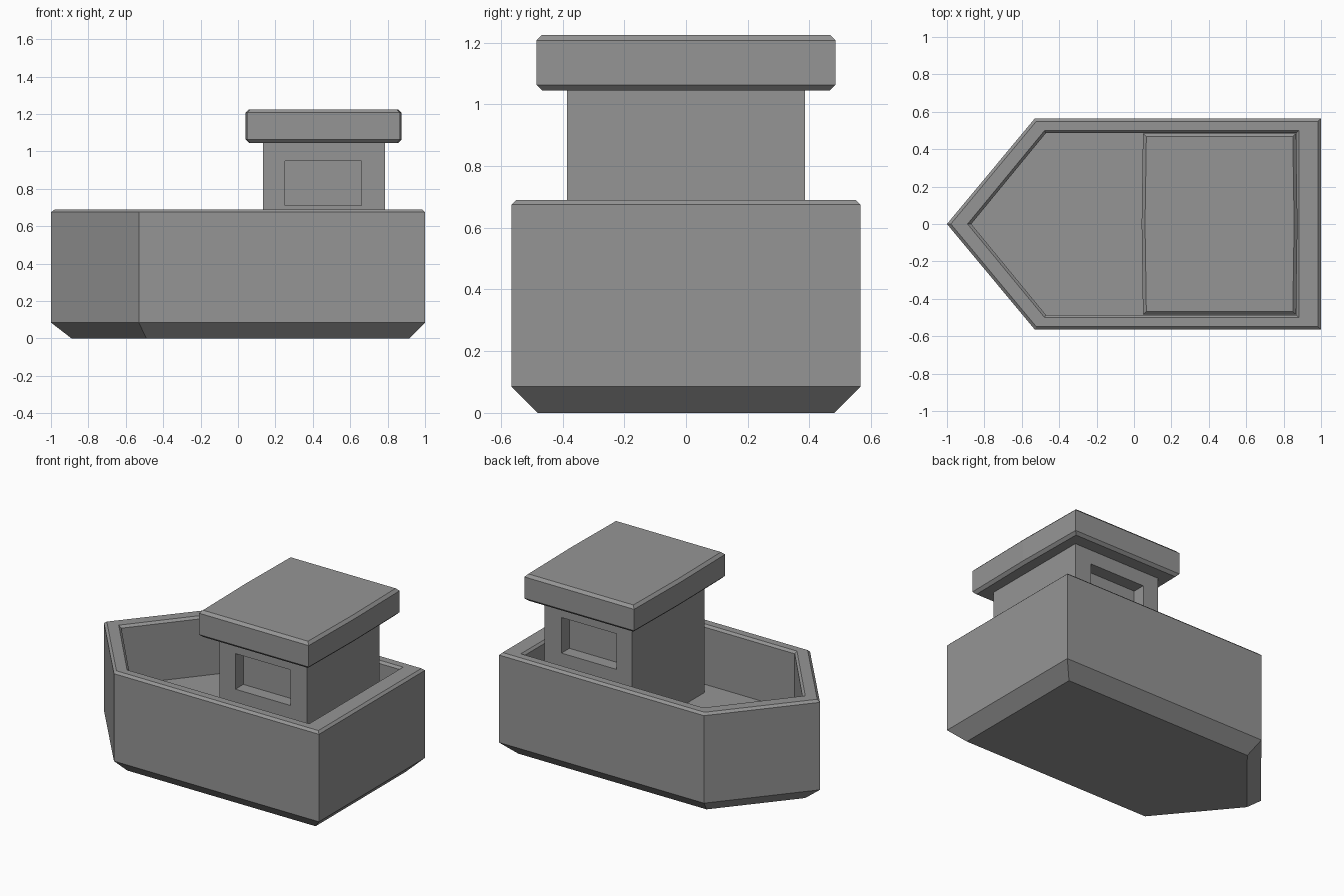
import bpy, bmesh

cube = bpy.data.objects.get("Cube")
if cube:
    bpy.data.objects.remove(cube)

grey = bpy.data.materials.new("plain grey")
grey.use_nodes = True
color = (0.3, 0.3, 0.3, 1)
grey.diffuse_color = color
grey.node_tree.nodes["Principled BSDF"].inputs["Base Color"].default_value = color


def finish(bm, name):
    bmesh.ops.recalc_face_normals(bm, faces=bm.faces)
    mesh = bpy.data.meshes.new(name)
    bm.to_mesh(mesh)
    bm.free()
    mesh.materials.append(grey)
    obj = bpy.data.objects.new(name, mesh)
    bpy.context.collection.objects.link(obj)
    return obj


def loft(bm, rings):
    """Skin a stack of (outline, height) rings and cap both ends."""
    loops = [[bm.verts.new((x, y, z)) for x, y in outline] for outline, z in rings]
    n = len(loops[0])
    for a, b in zip(loops, loops[1:]):
        for i in range(n):
            j = (i + 1) % n
            bm.faces.new((a[i], a[j], b[j], b[i]))
    bm.faces.new(loops[0][::-1])
    bm.faces.new(loops[-1])


def boat_outline(tip, shoulder, stern, half):
    return [(tip, 0), (shoulder, -half), (stern, -half), (stern, half), (shoulder, half)]


def hull_outline(inset):
    return boat_outline(-1 + 1.3 * inset, -0.53 + 0.47 * inset, 1 - inset, 0.565 - inset)


# Hull: chamfered keel, straight sides, rim and hollow deck well
opening = boat_outline(-0.89, -0.478, 0.882, 0.5)
well = boat_outline(-0.87, -0.471, 0.868, 0.486)
bm = bmesh.new()
loft(bm, [(hull_outline(0.085), 0), (hull_outline(0), 0.085),
          (hull_outline(0), 0.675), (hull_outline(0.016), 0.69),
          (opening, 0.69), (well, 0.675), (well, 0.29)])
finish(bm, "hull")

# Cabin: box with a recessed window in each long side
x0, x1, half = 0.133, 0.785, 0.385
bm = bmesh.new()
box = [(x0, -half), (x1, -half), (x1, half), (x0, half)]
loft(bm, [(box, 0.285), (box, 1.05)])
bm.normal_update()
for face in [f for f in bm.faces if abs(f.normal.y) > 0.9]:
    inward = -face.normal.copy()
    bmesh.ops.inset_individual(bm, faces=[face], thickness=0.1)
    for v in face.verts:
        v.co.x = 0.25 if v.co.x < 0.46 else 0.66
        v.co.z = 0.71 if v.co.z < 0.67 else 0.95
    pane = bmesh.ops.extrude_discrete_faces(bm, faces=[face])["faces"][0]
    bmesh.ops.translate(bm, verts=pane.verts, vec=inward * 0.085)
finish(bm, "cabin")


# Roof: thick chamfered slab whose ends bulge very slightly
def roof_outline(inset):
    a, b, h = 0.048 + inset, 0.867 - inset, 0.485 - inset
    bulge = 0.007
    return [(a, -h), (b, -h), (b + bulge, 0), (b, h), (a, h), (a - bulge, 0)]


bm = bmesh.new()
loft(bm, [(roof_outline(0.018), 1.045), (roof_outline(0), 1.063),
          (roof_outline(0), 1.207), (roof_outline(0.018), 1.225)])
finish(bm, "roof")
